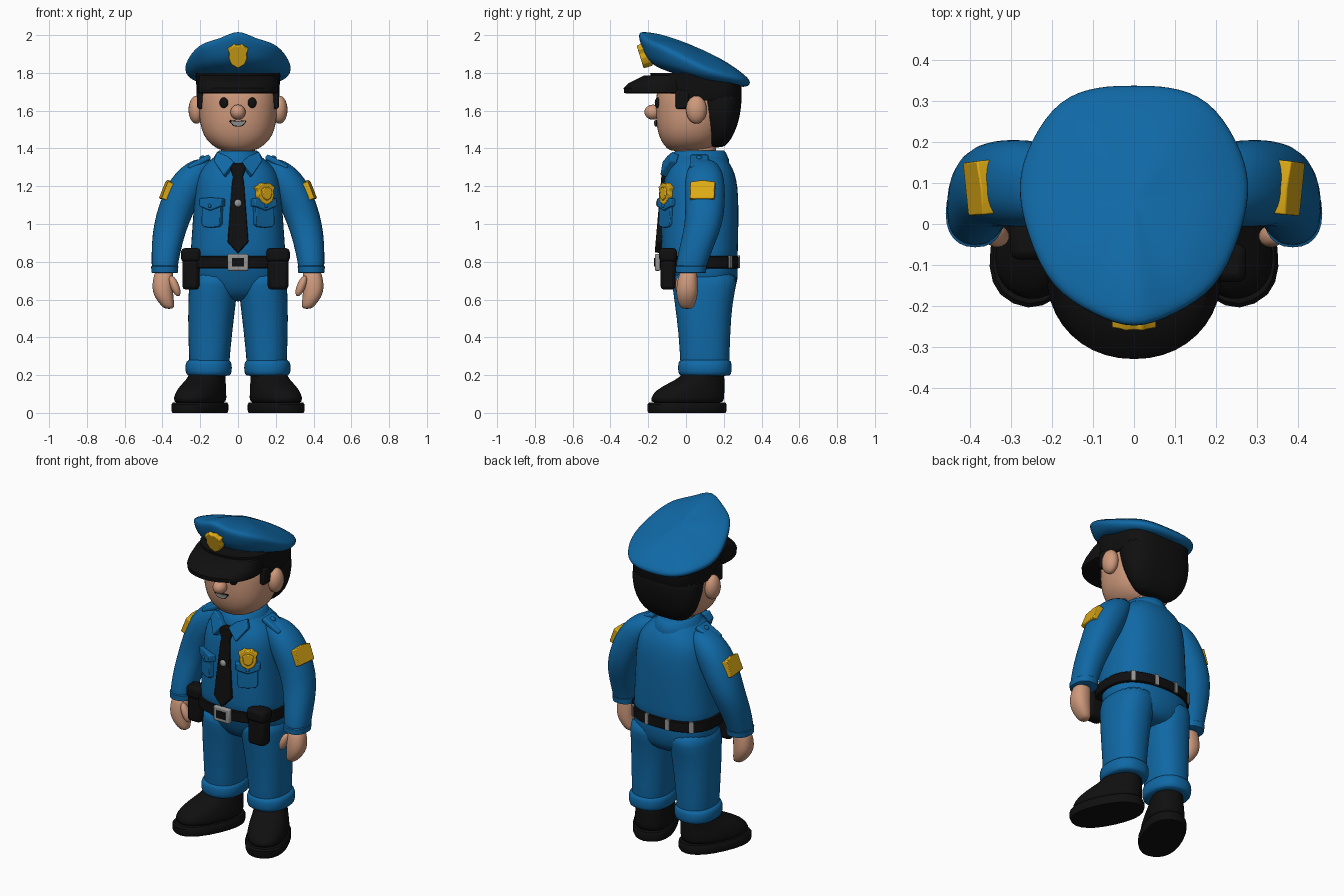
import bpy, bmesh
from math import sin, cos, pi, atan2, radians, copysign
from mathutils import Vector, Matrix, Euler
from mathutils.bvhtree import BVHTree

old = bpy.data.objects.get("Cube")
if old:
    bpy.data.objects.remove(old, do_unlink=True)


def material(name, red, green, blue):
    mat = bpy.data.materials.new(name)
    mat.use_nodes = True
    mat.diffuse_color = (red, green, blue, 1)
    shader = mat.node_tree.nodes["Principled BSDF"]
    shader.inputs["Base Color"].default_value = (red, green, blue, 1)
    shader.inputs["Roughness"].default_value = .7
    return mat


BLUE = material("uniform blue", .005, .14, .38)
BLACK = material("black leather", .005, .005, .005)
SKIN = material("skin", .62, .32, .2)
GOLD = material("gold", .72, .4, .008)
SILVER = material("silver", .3, .3, .3)


def finish(name, bm, mat, at=None, mirror=False, smooth=0, bevel=0):
    """Turn a bmesh into a shaded object and return its surface for ray casts."""
    if at:
        bm.transform(at)
    bmesh.ops.recalc_face_normals(bm, faces=bm.faces)
    surface = BVHTree.FromBMesh(bm)
    mesh = bpy.data.meshes.new(name)
    bm.to_mesh(mesh)
    bm.free()
    mesh.materials.append(mat)
    obj = bpy.data.objects.new(name, mesh)
    bpy.context.collection.objects.link(obj)
    bpy.ops.object.select_all(action='DESELECT')
    obj.select_set(True)
    bpy.context.view_layer.objects.active = obj
    if smooth:
        bpy.ops.object.shade_smooth()
        obj.modifiers.new("smooth", 'SUBSURF').levels = smooth
        obj.modifiers["smooth"].render_levels = smooth
    else:
        bpy.ops.object.shade_smooth_by_angle(angle=radians(40))
    if bevel:
        mod = obj.modifiers.new("bevel", 'BEVEL')
        mod.width, mod.segments = bevel, 2
    if mirror:
        obj.modifiers.new("mirror", 'MIRROR')
    return surface


def skin(name, mat, rings, **options):
    """Bridge a stack of equal rings and cap both ends."""
    bm = bmesh.new()
    loops = [[bm.verts.new(p) for p in ring] for ring in rings]
    for low, high in zip(loops, loops[1:]):
        for i in range(len(low)):
            j = (i + 1) % len(low)
            bm.faces.new((low[i], low[j], high[j], high[i]))
    bm.faces.new(loops[0])
    bm.faces.new(loops[-1])
    return finish(name, bm, mat, **options)


def loft(name, mat, rows, power=2.3, count=24, **options):
    """Stack rounded sections; each row is z, centre x, half width, front y, back y."""
    def section(z, cx, half, front, back):
        points = []
        for i in range(count):
            c, s = cos(2 * pi * i / count), sin(2 * pi * i / count)
            u, v = (copysign(abs(k) ** (2 / power), k) for k in (c, s))
            points.append((cx + half * u, (front + back) / 2 + (back - front) / 2 * v, z))
        return points
    return skin(name, mat, [section(*row) for row in rows], **options)


def plate(name, mat, outline, at, front=.008, back=.03, symmetric=True, **options):
    """Extrude an x-z outline that faces -y."""
    points = list(outline)
    if symmetric:
        points += [(-x, z) for x, z in reversed(outline) if x > 0]
    rings = [[(x, y, z) for x, z in points] for y in (-front, back)]
    return skin(name, mat, rings, at=at, **options)


def ball(name, mat, radii, at, **options):
    bm = bmesh.new()
    bmesh.ops.create_uvsphere(bm, u_segments=20, v_segments=12, radius=1)
    bm.transform(Matrix.Diagonal((*radii, 1)))
    finish(name, bm, mat, at=at, **options)


def box(name, mat, size, at, **options):
    bm = bmesh.new()
    bmesh.ops.create_cube(bm, size=1)
    bm.transform(Matrix.Diagonal((*size, 1)))
    finish(name, bm, mat, at=at, **options)


def place(x, y, z, *turn):
    spin = Euler([radians(a) for a in turn] or (0, 0, 0)).to_matrix().to_4x4()
    return Matrix.Translation((x, y, z)) @ spin


def seat(surface, start, aim):
    """Frame lying on a surface, with -y pointing outward."""
    hit, normal, _, _ = surface.ray_cast(Vector(start), Vector(aim))
    return Matrix.Translation(hit) @ normal.to_track_quat('-Y', 'Z').to_matrix().to_4x4()


def on_front(surface, x, z):
    return seat(surface, (x, -1, z), (0, 1, 0))


# Shoes, toes turned outward
turned = place(.2, .01, 0, 0, 0, 25)
loft("shoe_soles", BLACK, [(0, 0, .117, -.22, .21), (.012, 0, .122, -.225, .215),
     (.045, 0, .122, -.225, .215), (.055, 0, .115, -.215, .21)], at=turned, mirror=True)
loft("shoe_uppers", BLACK, [(.04, 0, .113, -.21, .2), (.08, 0, .114, -.21, .205),
     (.12, 0, .108, -.18, .205), (.16, 0, .097, -.1, .205), (.19, 0, .09, -.03, .205),
     (.24, 0, .085, 0, .19)], at=turned, mirror=True, smooth=1)

# Trousers
loft("trouser_legs", BLUE, [(.22, .152, .106, -.03, .23), (.26, .152, .106, -.03, .23),
     (.42, .148, .117, -.04, .235), (.58, .138, .127, -.06, .245),
     (.68, .13, .13, -.075, .27), (.76, .125, .125, -.08, .27)], mirror=True, smooth=1)
loft("trouser_cuffs", BLUE, [(.195, .155, .105, -.025, .225), (.2, .155, .12, -.04, .24),
     (.24, .156, .126, -.045, .245), (.275, .155, .12, -.04, .24),
     (.285, .154, .1, -.025, .225)], mirror=True, smooth=1)
loft("hips", BLUE, [(.59, 0, .1, .02, .2), (.62, 0, .19, -.04, .25),
     (.7, 0, .258, -.08, .278), (.8, 0, .258, -.11, .275), (.82, 0, .25, -.11, .27)], smooth=1)

# Shirt body, sleeves and hands
torso = loft("shirt", BLUE, [(.78, 0, .25, -.12, .27), (.82, 0, .255, -.13, .275),
     (.92, 0, .248, -.135, .278), (1.1, 0, .235, -.13, .28), (1.2, 0, .23, -.125, .275),
     (1.27, 0, .215, -.108, .26), (1.32, 0, .175, -.085, .235), (1.36, 0, .12, -.06, .2),
     (1.37, 0, .1, -.05, .18)], power=2.5, smooth=1)
sleeve = loft("sleeves", BLUE, [(.745, .388, .055, -.03, .08), (.75, .388, .068, -.052, .102),
     (.785, .388, .07, -.055, .11), (.9, .376, .082, -.03, .155), (1, .354, .092, -.005, .195),
     (1.1, .318, .102, -.005, .207), (1.2, .272, .108, -.01, .207),
     (1.27, .235, .098, .0, .197), (1.32, .2, .075, .02, .17), (1.345, .18, .04, .05, .13)],
     power=2.2, mirror=True, smooth=1)
loft("sleeve_hems", BLUE, [(.74, .388, .064, -.048, .098), (.743, .388, .07, -.055, .105),
     (.775, .388, .072, -.057, .11), (.78, .388, .066, -.05, .104)], mirror=True)
loft("hands", SKIN, [(.55, .365, .02, -.02, .03), (.565, .37, .035, -.035, .045),
     (.61, .392, .05, -.05, .06), (.66, .4, .056, -.052, .065), (.71, .395, .055, -.045, .06),
     (.77, .39, .045, -.025, .06)], mirror=True, smooth=1)
ball("thumbs", SKIN, (.023, .027, .058), place(.335, -.03, .672, 0, 22, 0), mirror=True)

# Collar and shoulder straps
loft("collar", BLUE, [(1.31, 0, .14, -.09, .225), (1.34, 0, .135, -.09, .228),
     (1.38, 0, .112, -.065, .21), (1.388, 0, .1, -.055, .2)], power=2)
plate("collar_wings", BLUE, [(-.062, .01), (-.012, -.065), (.055, .02), (.04, .07), (-.02, .045)],
      place(.078, -.1, 1.315, -22, 0, 18), front=.012, symmetric=False, mirror=True, bevel=.006)
box("shoulder_straps", BLUE, (.13, .1, .03), place(.205, .07, 1.327, 0, 28, 0),
    mirror=True, bevel=.01)
ball("strap_buttons", BLUE, (.015, .015, .01), place(.19, .07, 1.352, 0, 28, 0), mirror=True)

# Chest pockets, tie and badges
for x in (-.14, .14):
    plate("pocket", BLUE, [(0, -.06), (.045, -.055), (.058, -.04), (.058, .05)],
          on_front(torso, x, 1.04), bevel=.004)
    plate("pocket_flap", BLUE, [(0, -.035), (.05, -.018), (.07, -.01), (.07, .03), (0, .035)],
          on_front(torso, x, 1.105), front=.018, bevel=.006)
    ball("pocket_button", BLUE, (.01, .008, .01), on_front(torso, x, 1.095) @ place(0, -.02, 0))
plate("tie", BLACK, [(0, -.24), (.055, -.18), (.032, .13), (.026, .165), (.042, .215), (.032, .24)],
      place(0, -.137, 1.085, -5, 0, 0), front=.008, back=.05, bevel=.006)
ball("tie_pin", SILVER, (.02, .012, .02), place(0, -.147, 1.11))
shield = [(0, -.062), (.035, -.042), (.05, -.01), (.045, .012), (.056, .035), (.035, .046),
          (.022, .058), (0, .052)]
chest = on_front(torso, .14, 1.16)
plate("chest_badge", GOLD, shield, chest, front=.022, bevel=.005)
plate("chest_badge_centre", GOLD, [(x * .6, z * .6) for x, z in shield], chest, front=.03, bevel=.005)
plate("arm_patches", GOLD, [(.065, -.05), (.066, .045), (0, .055)],
      seat(sleeve, (1, .087, 1.18), (-1, 0, 0)), front=.008, mirror=True, bevel=.004)

# Belt, buckle, loops and pouches
belt = loft("belt", BLACK, [(.765, 0, .262, -.135, .278), (.77, 0, .267, -.14, .283),
     (.825, 0, .267, -.14, .283), (.83, 0, .262, -.135, .278)], power=2.5, count=48)
box("buckle", SILVER, (.11, .03, .09), place(0, -.15, .797), bevel=.008)
box("buckle_centre", BLACK, (.062, .008, .045), place(0, -.165, .797))
for x in (-.2, -.07, .07, .2):
    box("belt_loop", SILVER, (.024, .012, .066), seat(belt, (x, 1, .8), (0, -1, 0)))
for x, y, width in ((.212, -.095, .11), (-.25, -.04, .09)):
    box("pouch", BLACK, (width, .08, .21), place(x, y, .757), bevel=.02)
    box("pouch_flap", BLACK, (width + .014, .094, .075), place(x, y, .835), bevel=.02)

# Head, ears and face
loft("neck", SKIN, [(1.3, 0, .09, -.05, .16), (1.46, 0, .09, -.06, .16)])
head = loft("head", SKIN, [(1.385, 0, .06, -.07, .1), (1.395, 0, .11, -.1, .14),
     (1.44, 0, .168, -.135, .18), (1.5, 0, .197, -.155, .21), (1.58, 0, .21, -.163, .24),
     (1.68, 0, .212, -.16, .25), (1.76, 0, .2, -.15, .25)], smooth=1)
ball("ears", SKIN, (.042, .055, .074), place(.22, .055, 1.605), mirror=True)
ball("nose", SKIN, (.04, .045, .04), place(0, -.175, 1.592))
ball("eyes", BLACK, (.024, .012, .028), on_front(head, .075, 1.642), mirror=True)
smile = [(0, -.02), (.025, -.016), (.044, .006), (.042, .014), (0, .01)]
lips = on_front(head, 0, 1.535)
plate("mouth", BLACK, smile, lips, front=.004)
plate("teeth", SILVER, [(x * .85, z * .75) for x, z in smile], lips, front=.008)

# Hair
loft("hair_back", BLACK, [(1.405, 0, .08, .14, .19), (1.42, 0, .13, .12, .22),
     (1.48, 0, .185, .11, .258), (1.56, 0, .212, .08, .285), (1.64, 0, .22, .06, .295),
     (1.74, 0, .22, .03, .3)], power=2.6, smooth=1)
loft("hair_top", BLACK, [(1.655, 0, .212, -.08, .285), (1.67, 0, .22, -.09, .295),
     (1.76, 0, .22, -.09, .295)], power=3.2)
box("sideburns", BLACK, (.04, .07, .1), place(.196, -.02, 1.66), mirror=True, bevel=.01)

# Cap band and visor
loft("cap_band", BLACK, [(1.69, 0, .218, -.165, .29), (1.8, 0, .225, -.19, .285)], count=40)
loft("visor", BLACK, [(1.69, 0, .2, -.315, .08), (1.695, 0, .212, -.328, .09),
     (1.72, 0, .214, -.33, .09), (1.745, 0, .212, -.305, .09), (1.785, 0, .205, -.225, .09)],
     power=2.1, count=40)

# Cap crown: a peaked rim, drawn in to the band below and domed above
half = [(0, -.27, 2.035), (.1, -.23, 1.975), (.21, -.165, 1.955), (.268, -.03, 1.89),
        (.298, .1, 1.82), (.26, .21, 1.79), (.19, .315, 1.765), (.09, .345, 1.755),
        (0, .345, 1.755)]
rim = [Vector(p) for p in half + [(-x, y, z) for x, y, z in half[-2:0:-1]]]
middle = Vector((0, .06, 1.94))


def base_point(p):
    angle = atan2(p.x, .05 - p.y)
    y = .05 - .24 * cos(angle)
    return Vector((.228 * sin(angle), y, 1.765 - .18 * (y - .05)))


base = [base_point(p) for p in rim]
under = [p.lerp(b, .25) - Vector((0, 0, .02)) for p, b in zip(rim, base)]
domes = [[p.lerp(middle, t) + Vector((0, 0, rise)) for p in rim]
         for t, rise in ((.12, .012), (.4, .02), (.7, .01), (.92, 0))]
skin("cap_crown", BLUE, [base, under, rim] + domes, smooth=2)
plate("cap_badge", GOLD, [(x, z * 1.08) for x, z in shield], place(0, -.232, 1.89, 17, 0, 0),
      front=.012, back=.04, bevel=.005)
